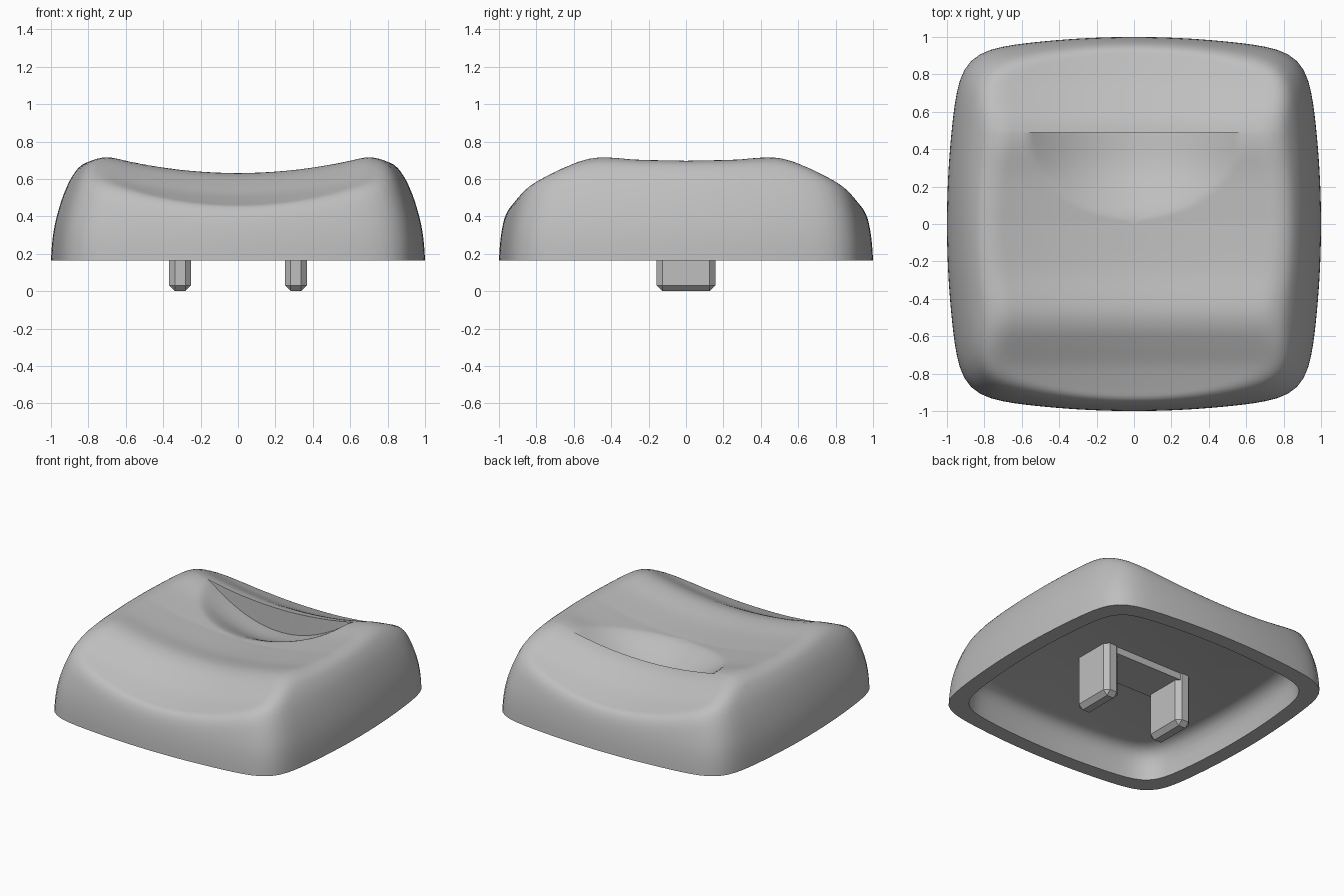
import bpy, bmesh, math
from mathutils import Vector

if "Cube" in bpy.data.objects:
    bpy.data.objects.remove(bpy.data.objects["Cube"])

grey = bpy.data.materials.new("mid_grey_plastic")
grey.use_nodes = True
grey.diffuse_color = (0.52, 0.52, 0.52, 1)
grey.node_tree.nodes["Principled BSDF"].inputs["Base Color"].default_value = grey.diffuse_color

BASE = 0.165      # height of the lower rim
CLIFF_Y = 0.49    # straight back edge of the scoop
SEGS = 128
RINGS = 46
POWER = 8         # squareness of the outline
BOW = 0.05        # outward bow of its sides

# Outer wall height by distance from the middle, and crown height by depth
WALL = [(0.6, 0.86), (0.72, 0.77), (0.78, 0.725), (0.84, 0.675), (0.895, 0.6),
        (0.935, 0.51), (0.965, 0.415), (0.985, 0.325), (0.996, 0.235), (1, BASE)]
CROWN = [(0, 0.6), (0.25, 0.61), (0.45, 0.632), (0.55, 0.616), (0.65, 0.57),
         (0.75, 0.52), (0.85, 0.483), (0.95, 0.45), (1, 0.435)]
CAVITY = [(0.89, BASE), (0.885, 0.25), (0.875, 0.305), (0.855, 0.345),
          (0.825, 0.373), (0.78, 0.385)]


def smooth_curve(points, t):
    """Cubic interpolation through profile points."""
    if t <= points[0][0]:
        return points[0][1]
    last = len(points) - 1

    def slope(i):
        a, b = points[max(i - 1, 0)], points[min(i + 1, last)]
        return (b[1] - a[1]) / (b[0] - a[0])
    for i in range(last):
        (x0, y0), (x1, y1) = points[i], points[i + 1]
        if t <= x1:
            w = x1 - x0
            s = (t - x0) / w
            return ((2*s**3 - 3*s*s + 1) * y0 + (s**3 - 2*s*s + s) * w * slope(i)
                    + (3*s*s - 2*s**3) * y1 + (s**3 - s*s) * w * slope(i + 1))
    return points[last][1]


def radius(x, y):
    """Distance from the middle, equal to 1 on the bowed rounded-square outline."""
    diagonal = 2 * x*x * y*y / max(x**4 + y**4, 1e-12)
    return (abs(x)**POWER + abs(y)**POWER) ** (1 / POWER) / (1 - BOW * diagonal)


def top_height(x, y):
    """Saddle-shaped crown blended into the walls, with the finger scoop."""
    crown = smooth_curve(CROWN, abs(y)) + 0.095 * (x / 0.72)**2
    wall = smooth_curve(WALL, min(radius(x, y), 1))
    k = 0.09
    blend = max(k - abs(crown - wall), 0) / k
    z = min(crown, wall) - blend * blend * k / 4
    across = 1 - (x / 0.57)**2
    if y < CLIFF_Y - 0.001 and across > 0:
        t = (CLIFF_Y - y) / (0.47 * math.sqrt(across))
        z -= 0.165 * across * max(1 - t * t, 0)**1.6
    return z


def finish(bm, name):
    bmesh.ops.recalc_face_normals(bm, faces=bm.faces)
    mesh = bpy.data.meshes.new(name)
    bm.to_mesh(mesh)
    bm.free()
    mesh.materials.append(grey)
    obj = bpy.data.objects.new(name, mesh)
    bpy.context.collection.objects.link(obj)
    return obj


def add_ring(bm, r, z):
    ring = []
    for i in range(SEGS):
        a = math.tau * i / SEGS
        c, s = math.cos(a), math.sin(a)
        n = r / radius(c, s)
        ring.append(bm.verts.new((c * n, s * n, z)))
    return ring


def bridge(bm, a, b):
    for i in range(SEGS):
        j = (i + 1) % SEGS
        bm.faces.new((a[i], a[j], b[j], b[i]))


# Cap shell: flat rings first, cut along the scoop edge, then raised
bm = bmesh.new()
centre = bm.verts.new((0, 0, 0))
ring = add_ring(bm, math.sin(math.pi / 2 / RINGS), 0)
for i in range(SEGS):
    bm.faces.new((centre, ring[i], ring[(i + 1) % SEGS]))
for n in range(2, RINGS + 1):
    outer = add_ring(bm, math.sin(math.pi / 2 * n / RINGS), 0)
    bridge(bm, ring, outer)
    ring = outer
for y in (CLIFF_Y, CLIFF_Y - 0.002):
    bmesh.ops.bisect_plane(bm, geom=bm.verts[:] + bm.edges[:] + bm.faces[:], dist=1e-6,
                           plane_co=Vector((0, y, 0)), plane_no=Vector((0, 1, 0)))
for v in bm.verts:
    v.co.z = BASE if v.is_boundary else top_height(v.co.x, v.co.y)

# Lower rim and hollow underside
ring = add_ring(bm, 1, BASE)
for r, z in CAVITY:
    inner = add_ring(bm, r, z)
    bridge(bm, ring, inner)
    ring = inner
bm.faces.new(ring)
bmesh.ops.remove_doubles(bm, verts=bm.verts, dist=1e-5)
cap = finish(bm, "cap_shell")
bpy.context.view_layer.objects.active = cap
cap.select_set(True)
bpy.ops.object.shade_smooth_by_angle(angle=math.radians(35))


def box(name, centre, size, chamfer=0):
    """Box with chamfered uprights and bottom edges."""
    bm = bmesh.new()
    bmesh.ops.create_cube(bm, size=1)
    for v in bm.verts:
        v.co = Vector(c + p * s for c, p, s in zip(centre, v.co, size))
    if chamfer:
        edges = [e for e in bm.edges if min(v.co.z for v in e.verts) < centre[2]]
        bmesh.ops.bevel(bm, geom=edges, offset=chamfer, segments=1, affect='EDGES')
    return finish(bm, name)


# Mounting legs and the pad that joins them
for side, name in ((1, "left_leg"), (-1, "right_leg")):
    box(name, (side * 0.31, 0, 0.197), (0.12, 0.315, 0.394), 0.032)
box("leg_pad", (0, 0, 0.365), (0.56, 0.3, 0.06))
